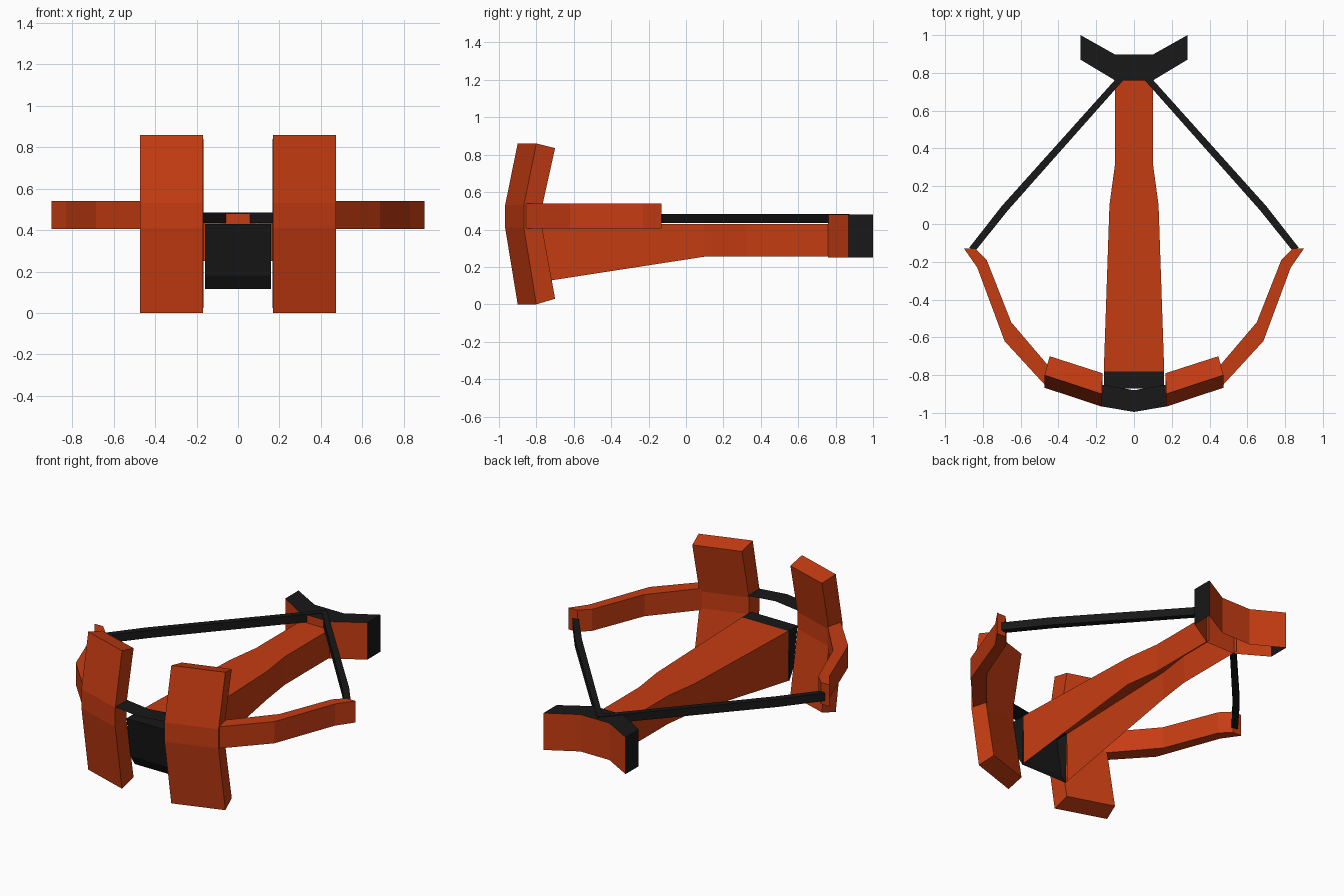
import bpy, bmesh

if "Cube" in bpy.data.objects:
    bpy.data.objects.remove(bpy.data.objects["Cube"])


def material(name, rgb):
    m = bpy.data.materials.new(name)
    m.diffuse_color = (*rgb, 1)
    m.use_nodes = True
    m.node_tree.nodes["Principled BSDF"].inputs["Base Color"].default_value = m.diffuse_color
    return m


ORANGE = material("orange", (0.56, 0.045, 0.006))
BLACK = material("black", (0.009, 0.009, 0.009))


def make_object(name, bm, mats, mirror=False):
    bmesh.ops.recalc_face_normals(bm, faces=bm.faces)
    me = bpy.data.meshes.new(name)
    bm.to_mesh(me)
    bm.free()
    for m in mats:
        me.materials.append(m)
    ob = bpy.data.objects.new(name, me)
    bpy.context.collection.objects.link(ob)
    if mirror:
        ob.modifiers.new("mirror", 'MIRROR').use_mirror_merge = False
    return ob


def loft(name, rings, mat, closed=True, ends=True, mirror=False):
    """Skin a list of equal-length cross-sections."""
    bm = bmesh.new()
    vs = [[bm.verts.new(p) for p in r] for r in rings]
    n = len(rings[0])
    for a, b in zip(vs, vs[1:]):
        for i in range(n if closed else n - 1):
            j = (i + 1) % n
            bm.faces.new((a[i], a[j], b[j], b[i]))
    if ends:
        bm.faces.new(vs[0])
        bm.faces.new(vs[-1])
    return make_object(name, bm, [mat], mirror)


def box_sweep(name, pairs, z0, z1, mat):
    """Mirrored bar of constant height; pairs are left/right edge points in plan."""
    rings = [[(*a, z0), (*b, z0), (*b, z1), (*a, z1)] for a, b in pairs]
    return loft(name, rings, mat, mirror=True)


# Stock: tapered trough, open underneath
stock = [(-0.78, 0.16, 0.119), (0.10, 0.13, 0.255), (0.32, 0.10, 0.255), (0.78, 0.10, 0.255)]
loft("stock", [[(-w, y, zb), (-w, y, 0.43), (w, y, 0.43), (w, y, zb)] for y, w, zb in stock],
     ORANGE, closed=False, ends=False)

# Black nose block on the front of the stock
nose = [(-0.78, 0.43), (-0.87, 0.43), (-0.83, 0.18), (-0.79, 0.115)]
loft("nose_block", [[(x, y, z) for y, z in nose] for x in (-0.16, 0.16)], BLACK, closed=False)

# Thin strap joining the two bow plates
loft("front_strap", [[(x, y, 0.535), (x, y + 0.115, 0.535)]
                     for x, y in ((-0.175, -0.965), (0, -0.995), (0.175, -0.965))],
     BLACK, closed=False, ends=False)

# Bow plates: bent slabs, outer edge swept back by 0.1
plate = [(-0.90, 0.0, -0.79, 0.03), (-0.967, 0.41, -0.86, 0.415),
         (-0.967, 0.53, -0.86, 0.52), (-0.90, 0.86, -0.79, 0.835)]
loft("bow_plate", [[(0.17, yf, zf), (0.473, yf + 0.1, zf), (0.447, yb + 0.09, zb), (0.167, yb, zb)]
                   for yf, zf, yb, zb in plate], ORANGE, mirror=True)

# Curved bow arms
box_sweep("bow_arm", [((0.46, -0.865), (0.42, -0.79)), ((0.685, -0.62), (0.65, -0.52)),
                      ((0.83, -0.23), (0.78, -0.19)), ((0.90, -0.13), (0.84, -0.13))],
          0.405, 0.54, ORANGE)

# Bowstring halves
box_sweep("bowstring", [((0, 0.875), (0, 0.825)), ((0.70, 0.095), (0.665, 0.075)),
                        ((0.872, -0.125), (0.838, -0.14))], 0.435, 0.484, BLACK)

# Rear V-shaped butt: black top and tips, orange walls, open underneath
half = [(0.10, 0.76), (0.283, 0.87), (0.283, 1.0), (0.10, 0.897)]
outline = half + [(-x, y) for x, y in reversed(half)]
bm = bmesh.new()
top = [bm.verts.new((x, y, 0.48)) for x, y in outline]
low = [bm.verts.new((x, y, 0.25)) for x, y in outline]
for i in range(8):
    j = (i + 1) % 8
    bm.faces.new((low[i], low[j], top[j], top[i]))
for q in ((0, 1, 2, 3), (0, 3, 4, 7), (7, 4, 5, 6)):
    bm.faces.new([top[i] for i in q])
bm.normal_update()
for f in bm.faces:
    f.material_index = 1 if abs(f.normal.y) < 0.1 else 0
make_object("rear_butt", bm, [ORANGE, BLACK])
